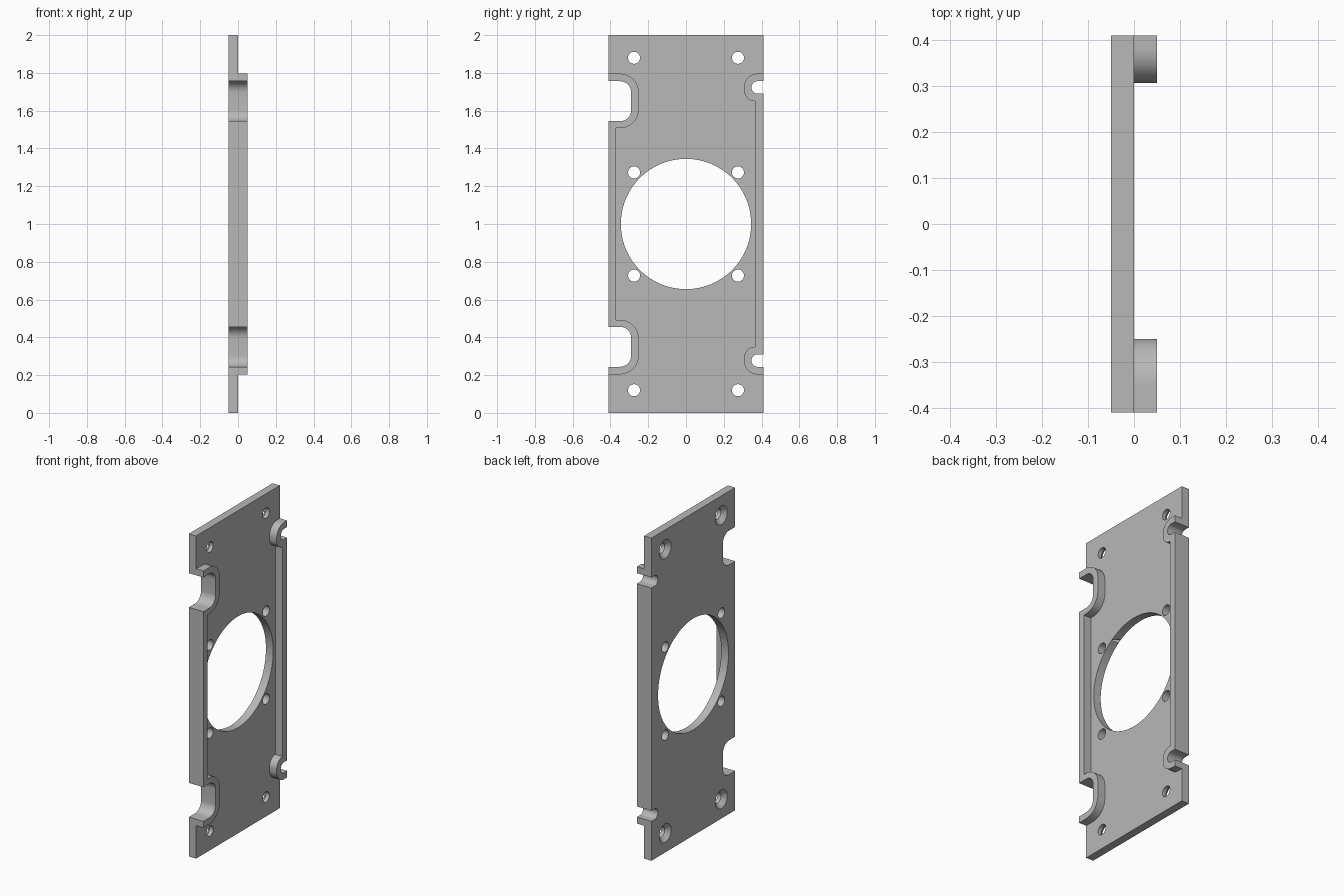
import bpy, bmesh, math
from mathutils import Vector, Matrix

if "Cube" in bpy.data.objects:
    bpy.data.objects.remove(bpy.data.objects["Cube"], do_unlink=True)

HALF_Y, HEIGHT = 0.41, 2.0
PLATE_X, RIM_X = -0.05, 0.05

grey = bpy.data.materials.new("plain grey")
grey.use_nodes = True
grey.diffuse_color = (0.48, 0.48, 0.48, 1)
grey.node_tree.nodes["Principled BSDF"].inputs["Base Color"].default_value = grey.diffuse_color


def make_object(name, bm):
    bmesh.ops.recalc_face_normals(bm, faces=bm.faces)
    mesh = bpy.data.meshes.new(name)
    bm.to_mesh(mesh)
    bm.free()
    mesh.materials.append(grey)
    obj = bpy.data.objects.new(name, mesh)
    bpy.context.collection.objects.link(obj)
    return obj


def rounded(corners, steps=12):
    """Round right-angle (y, z, radius) corners into an outline."""
    out = []
    for i, (y, z, r) in enumerate(corners):
        p = Vector((y, z))
        if r == 0:
            out.append(p)
            continue
        a = (Vector(corners[i - 1][:2]) - p).normalized()
        b = (Vector(corners[(i + 1) % len(corners)][:2]) - p).normalized()
        centre = p + r * (a + b)
        for k in range(steps + 1):
            t = math.pi / 2 * k / steps
            out.append(centre - r * (b * math.cos(t) + a * math.sin(t)))
    return out


def extrude(name, corners, x0, x1):
    bm = bmesh.new()
    face = bm.faces.new([bm.verts.new((x0, p.x, p.y)) for p in rounded(corners)])
    top = bmesh.ops.extrude_face_region(bm, geom=[face])["geom"]
    verts = [v for v in top if isinstance(v, bmesh.types.BMVert)]
    bmesh.ops.translate(bm, verts=verts, vec=(x1 - x0, 0, 0))
    return make_object(name, bm)


def tapered(name, y, z, x0, x1, r0, r1, sides=32):
    """Cylinder or cone lying along x."""
    bm = bmesh.new()
    place = Matrix.Translation(((x0 + x1) / 2, y, z)) @ Matrix.Rotation(math.pi / 2, 4, "Y")
    bmesh.ops.create_cone(bm, cap_ends=True, segments=sides, radius1=r0, radius2=r1,
                          depth=x1 - x0, matrix=place)
    return make_object(name, bm)


def cut(obj, cutters):
    for cutter in cutters:
        cutter.hide_render = True
        mod = obj.modifiers.new("cut", "BOOLEAN")
        mod.operation, mod.solver, mod.object = "DIFFERENCE", "EXACT", cutter
    graph = bpy.context.evaluated_depsgraph_get()
    mesh = bpy.data.meshes.new_from_object(obj.evaluated_get(graph))
    obj.modifiers.clear()
    obj.data = mesh


def flip(corners):
    return [(y, HEIGHT - z, r) for y, z, r in reversed(corners)]


# Base plate
plate = extrude("base_plate", [(-HALF_Y, 0, 0), (HALF_Y, 0, 0),
                               (HALF_Y, HEIGHT, 0), (-HALF_Y, HEIGHT, 0)], PLATE_X, 0)

# Raised rims, upper half mirrored to the lower half
front_half = [(-HALF_Y, 1.796, 0), (-0.25, 1.796, 0.1), (-0.25, 1.507, 0.1), (-0.37, 1.507, 0)]
back_half = [(HALF_Y, 1.796, 0), (0.307, 1.796, 0.073), (0.307, 1.65, 0.058), (0.366, 1.65, 0)]
front_rim = extrude("front_rim", front_half + flip(front_half), 0, RIM_X)
back_rim = extrude("back_rim", back_half + flip(back_half), 0, RIM_X)

# Edge slots through rim and plate
front_slot = [(-0.5, 1.756, 0), (-0.29, 1.756, 0.06), (-0.29, 1.544, 0.06), (-0.5, 1.544, 0)]
back_slot = [(0.5, 1.756, 0), (0.347, 1.756, 0.032), (0.347, 1.69, 0.032), (0.5, 1.69, 0)]
front_slots = [extrude("slot_cutter", s, -0.1, 0.1) for s in (front_slot, flip(front_slot))]
back_slots = [extrude("slot_cutter", s, -0.1, 0.1) for s in (back_slot, flip(back_slot))]

# Central opening, screw holes and countersinks
holes = [tapered("opening_cutter", 0, 1, -0.1, 0.02, 0.345, 0.345, 96)]
for y in (-0.275, 0.275):
    for z in (0.12, 0.727, 1.273, 1.88):
        holes.append(tapered("hole_cutter", y, z, -0.1, 0.02, 0.032, 0.032))
    for z in (0.12, 1.88):
        holes.append(tapered("countersink_cutter", y, z, -0.06, -0.02, 0.068, 0.028))

cut(plate, front_slots + back_slots + holes)
cut(front_rim, front_slots)
cut(back_rim, back_slots)
for cutter in front_slots + back_slots + holes:
    bpy.data.objects.remove(cutter, do_unlink=True)

# Smooth the round walls and keep edges sharp
for obj in bpy.context.view_layer.objects:
    obj.select_set(obj in (plate, front_rim, back_rim))
bpy.context.view_layer.objects.active = plate
bpy.ops.object.shade_smooth_by_angle(angle=math.radians(30))
